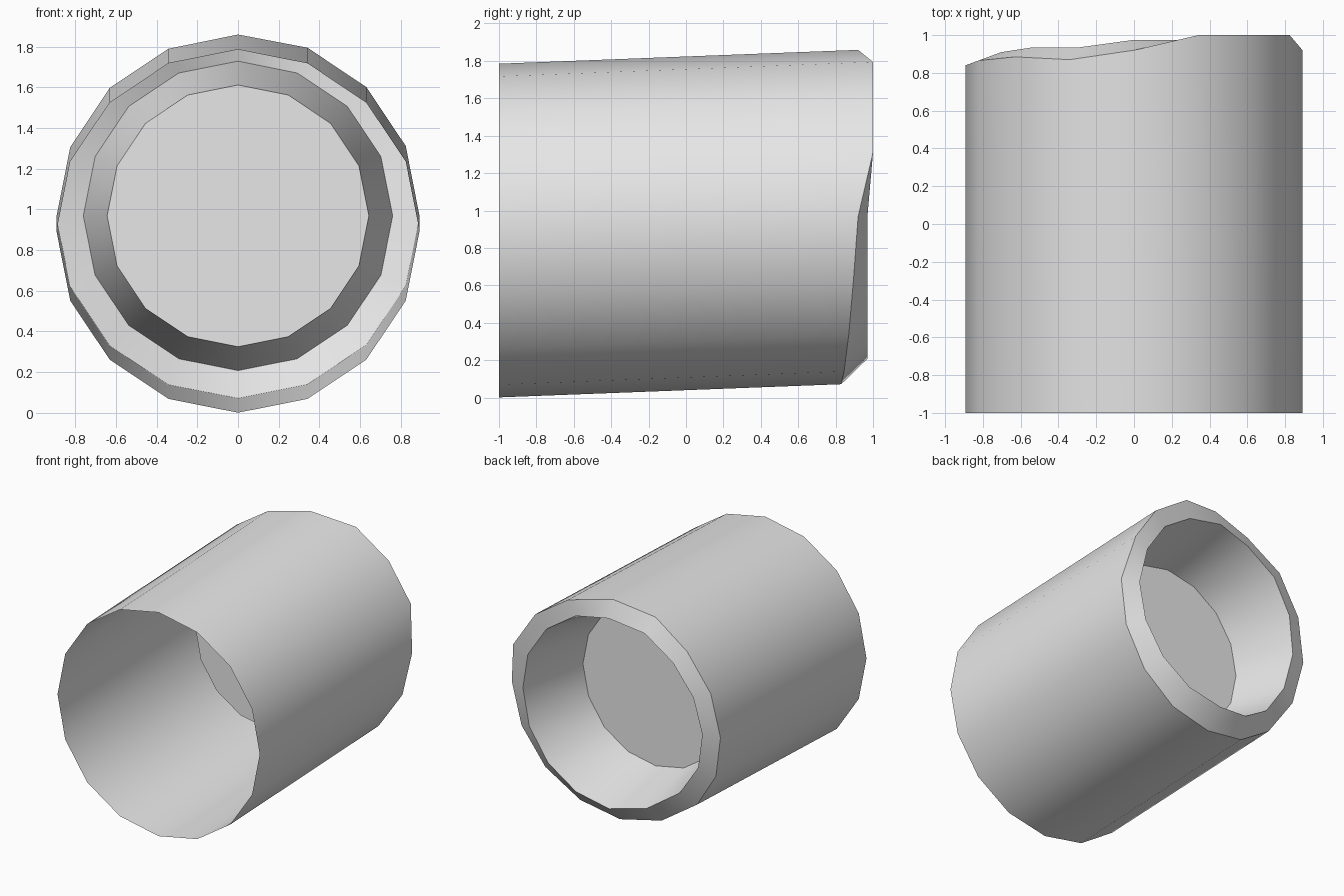
import bpy, bmesh, math

if "Cube" in bpy.data.objects:
    bpy.data.objects.remove(bpy.data.objects["Cube"])

SIDES = 16
# Uneven rim: y of each vertex, clockwise from the top (towards +x first)
OUTER_Y = [.92, 1, 1, 1, .92, .895, .87, .845, .83, .795, .76, .80, .84, .865, .885, .87]
INNER_Y = [.975, .975, .99, .99, .97, .97, .97, .97, .97, .91, .85, .85, .88, .91, .935, .935]

grey = bpy.data.materials.new("light_grey")
grey.diffuse_color = (0.8, 0.8, 0.8, 1)
grey.use_nodes = True
grey.node_tree.nodes["Principled BSDF"].inputs["Base Color"].default_value = grey.diffuse_color

bm = bmesh.new()


def ring(radius, ys, centre):
    """Loop of vertices around the y axis; centre(y) gives its height."""
    out = []
    for k, y in enumerate(ys):
        a = 2 * math.pi * k / SIDES
        out.append(bm.verts.new((radius * math.sin(a), y, centre(y) + radius * math.cos(a))))
    return out


def bridge(a, b):
    for k in range(SIDES):
        n = (k + 1) % SIDES
        bm.faces.new((a[k], a[n], b[n], b[k]))


def rising(y):
    return 0.893 + 0.0385 * (y + 1)


def level(y):
    return 0.968


# Open front edge, slightly rising outer wall, chamfered rim, tapering recess
front = ring(0.892, [-1] * SIDES, rising)
outer = ring(0.892, OUTER_Y, rising)
inner = ring(0.76, INNER_Y, level)
floor = ring(0.643, [0.38] * SIDES, level)
bridge(front, outer)
bridge(outer, inner)
bridge(inner, floor)
# Disc closing the recess
bm.faces.new(floor)
bmesh.ops.recalc_face_normals(bm, faces=bm.faces[:])
# The disc must face the open back (+y)
disc = max(bm.faces, key=lambda f: len(f.verts))
if disc.normal.y < 0:
    bmesh.ops.reverse_faces(bm, faces=bm.faces[:])

mesh = bpy.data.meshes.new("open_tube")
bm.to_mesh(mesh)
bm.free()
mesh.materials.append(grey)
obj = bpy.data.objects.new("open_tube", mesh)
bpy.context.collection.objects.link(obj)
bpy.context.view_layer.objects.active = obj
obj.select_set(True)
bpy.ops.object.shade_smooth_by_angle(angle=math.radians(30))
